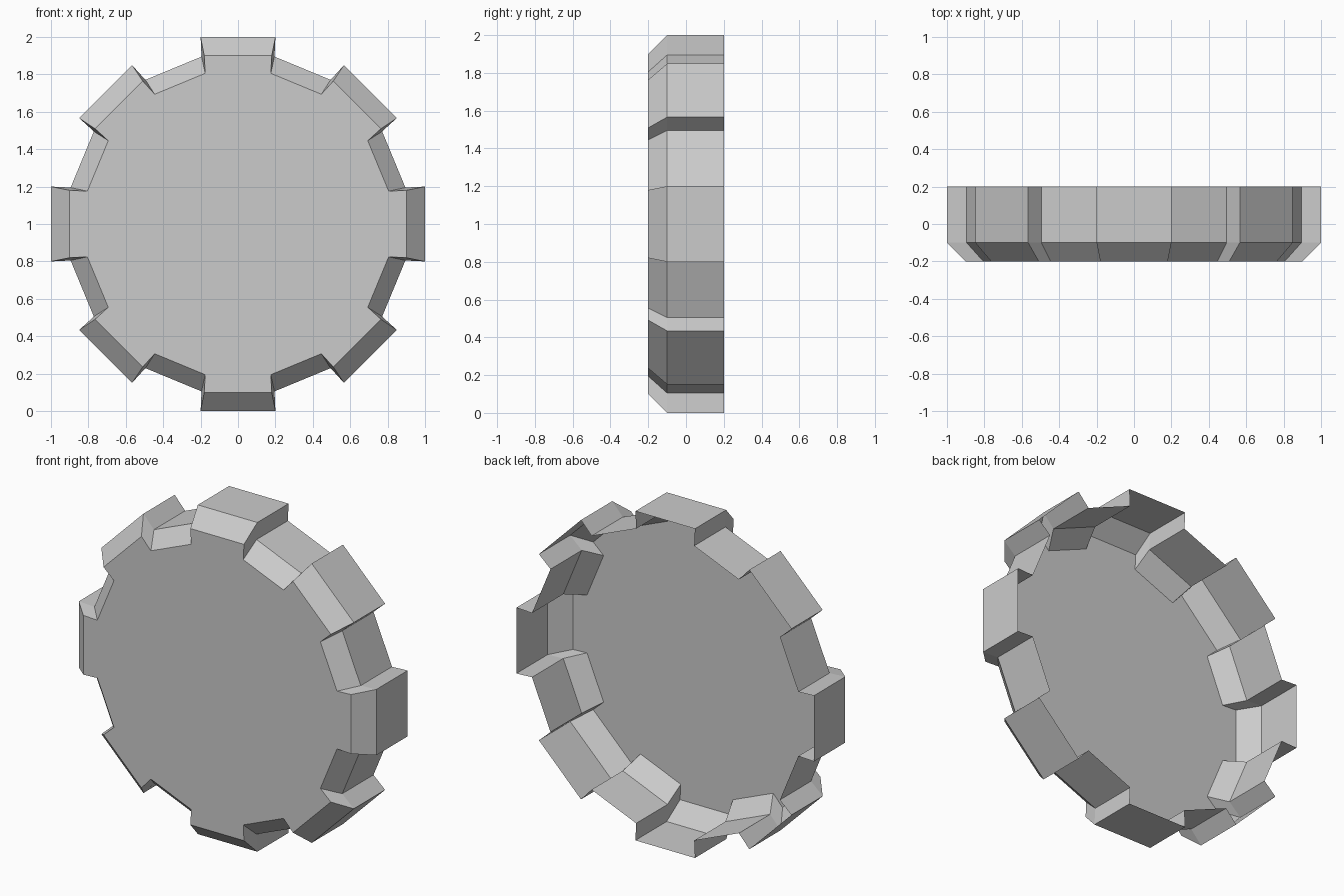
import bpy, bmesh
from math import cos, sin, pi

if "Cube" in bpy.data.objects:
    bpy.data.objects.remove(bpy.data.objects["Cube"])

TEETH = 8
# one tooth, pointing up: root, tip, tip, root (x, z about the hub)
TOOTH = [(-0.195, 0.895), (-0.2, 1.0), (0.2, 1.0), (0.195, 0.895)]

# full toothed outline, clockwise from the top
outline = []
for i in range(TEETH):
    a = 2 * pi * i / TEETH
    outline += [(x * cos(a) + z * sin(a), z * cos(a) - x * sin(a)) for x, z in TOOTH]

bm = bmesh.new()


def ring(y, scale):
    return [bm.verts.new((x * scale, y, 1 + z * scale)) for x, z in outline]


# straight rim, then a bevel to the smaller front face; the back is open
rings = [ring(0.2, 1.0), ring(-0.1, 1.0), ring(-0.2, 0.9)]
n = len(outline)
for r0, r1 in zip(rings, rings[1:]):
    for i in range(n):
        j = (i + 1) % n
        bm.faces.new((r0[i], r0[j], r1[j], r1[i]))
front = bm.faces.new(rings[-1])

# consistent normals, front cap facing -y
bmesh.ops.recalc_face_normals(bm, faces=bm.faces[:])
bm.normal_update()
if front.normal.y > 0:
    bmesh.ops.reverse_faces(bm, faces=bm.faces[:])

mesh = bpy.data.meshes.new("toothed_cap")
bm.to_mesh(mesh)
bm.free()
bpy.context.collection.objects.link(bpy.data.objects.new("toothed_cap", mesh))
